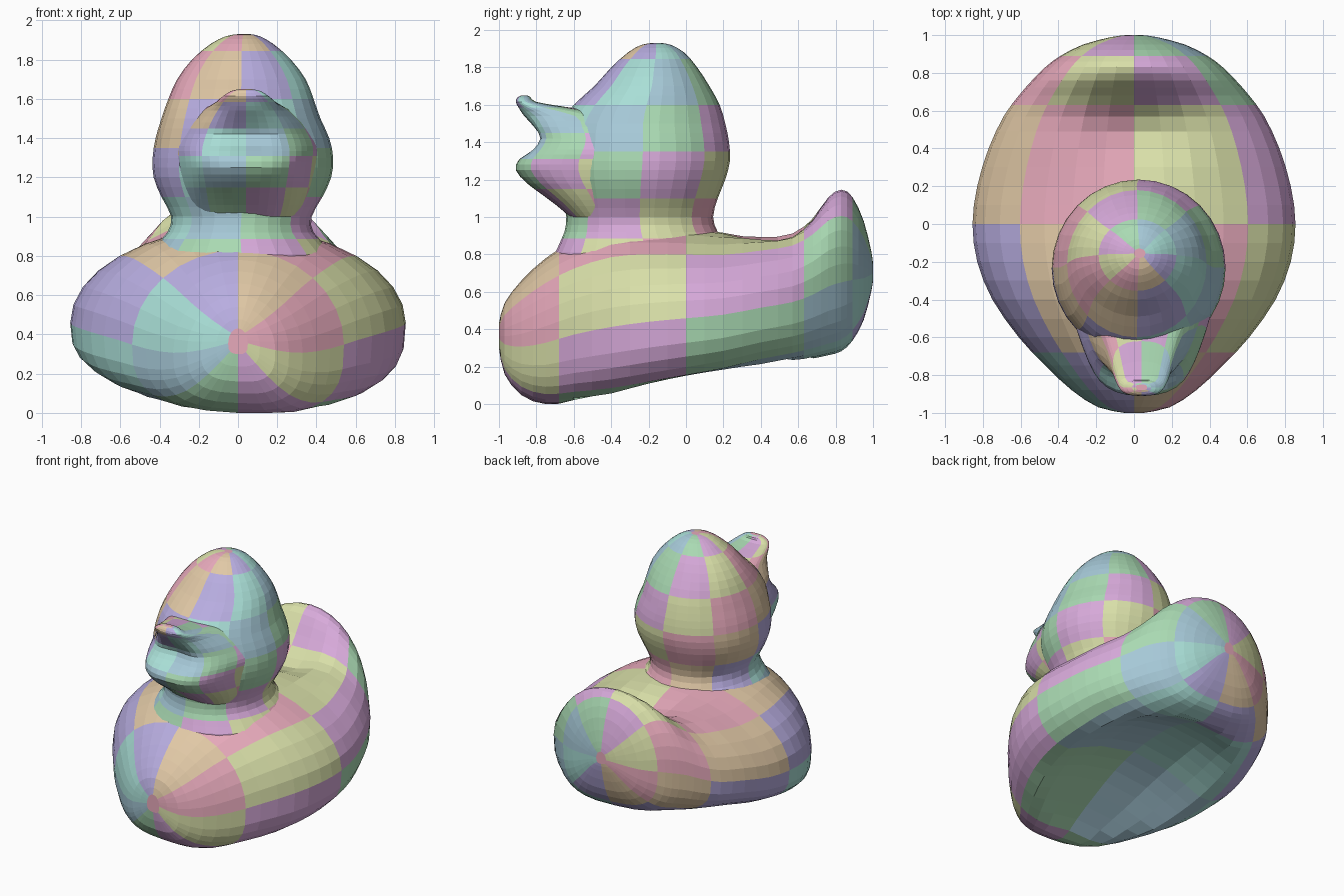
import bpy, bmesh
from math import sin, cos, pi, exp

if "Cube" in bpy.data.objects:
    bpy.data.objects.remove(bpy.data.objects["Cube"])

SEG = 32

# Patchwork colours shared by all parts
PALETTE = [(0.8, 0.4, 0.5), (0.4, 0.7, 0.45), (0.48, 0.42, 0.75), (0.7, 0.75, 0.4),
           (0.38, 0.58, 0.68), (0.75, 0.58, 0.38), (0.68, 0.4, 0.7), (0.4, 0.74, 0.68)]
MATS = []
for k, c in enumerate(PALETTE):
    m = bpy.data.materials.new("patch_%d" % k)
    m.diffuse_color = (*c, 1)
    m.use_nodes = True
    m.node_tree.nodes["Principled BSDF"].inputs["Base Color"].default_value = m.diffuse_color
    MATS.append(m)


def refine(rows):
    """Insert a Catmull-Rom midpoint between neighbouring rows."""
    out = []
    for i in range(len(rows) - 1):
        p, a, b, q = rows[max(i - 1, 0)], rows[i], rows[i + 1], rows[min(i + 2, len(rows) - 1)]
        out.append(a)
        out.append(tuple((9 * (s + t) - r - u) / 16 for r, s, t, u in zip(p, a, b, q)))
    return out + [rows[-1]]


def spow(v, n):
    return (1 if v >= 0 else -1) * abs(v) ** (2 / n)


def loft(name, rings, block):
    """Skin closed rings, cap both ends and colour blocks of faces."""
    bm = bmesh.new()
    vs = [[bm.verts.new(p) for p in r] for r in rings]
    for i in range(len(vs) - 1):
        for j in range(SEG):
            k = (j + 1) % SEG
            f = bm.faces.new((vs[i][j], vs[i][k], vs[i + 1][k], vs[i + 1][j]))
            f.material_index = (3 * (i // block) + 5 * (j // 4)) % len(MATS)
    bm.faces.new(vs[0])
    bm.faces.new(vs[-1])
    bmesh.ops.recalc_face_normals(bm, faces=bm.faces[:])
    me = bpy.data.meshes.new(name)
    bm.to_mesh(me)
    bm.free()
    for m in MATS:
        me.materials.append(m)
    ob = bpy.data.objects.new(name, me)
    bpy.context.collection.objects.link(ob)
    return ob


# Body with raised tail: y, half width, bottom z, top z
BODY = [(-1.0, .05, .30, .43), (-.97, .19, .16, .54), (-.88, .33, .05, .66),
        (-.75, .47, .0, .78), (-.6, .61, .01, .87), (-.4, .75, .03, .94),
        (-.2, .83, .07, .95), (0, .855, .11, .94), (.2, .83, .15, .93),
        (.4, .77, .2, .95), (.57, .69, .23, .98), (.68, .61, .25, 1.05),
        (.76, .54, .265, 1.13), (.83, .47, .285, 1.155), (.89, .39, .34, 1.11),
        (.95, .27, .45, .98), (.99, .12, .6, .82), (1.0, .04, .66, .75)]


def body_ring(y, hw, zb, zt):
    ring = []
    zm = zb + .42 * (zt - zb)
    for j in range(SEG):
        c, s = cos(2 * pi * j / SEG), sin(2 * pi * j / SEG)
        if s >= 0:      # rounded back with a hollow before the tail
            x, z = hw * c, zm + (zt - zm) * s
            z -= .14 * s * exp(-((x - .03) / .27) ** 2 - ((y - .5) / .2) ** 2)
        else:           # flatter underside, slightly tilted and dished
            d = -spow(s, 3)
            x = hw * spow(c, 3)
            z = zm - (zm - zb) * d - .05 * x * d
            z += .23 * d * max(0, 1 - (x / .62) ** 2 - (y / .72) ** 2)
        ring.append((x, y, max(z, 0)))
    return ring


body = loft("duck_body", [body_ring(*r) for r in refine(BODY)], 7)

# Neck and head: z, front y, back y, left x, right x
HEAD = [(.6, -.6, .18, -.36, .41), (.76, -.7, .24, -.46, .5), (.85, -.68, .23, -.42, .45),
        (.92, -.65, .17, -.36, .385), (1.0, -.64, .145, -.34, .375), (1.1, -.66, .17, -.39, .43),
        (1.2, -.69, .21, -.43, .475), (1.3, -.7, .235, -.435, .485), (1.4, -.69, .23, -.42, .465),
        (1.5, -.67, .21, -.39, .42), (1.6, -.6, .18, -.355, .385), (1.7, -.49, .125, -.31, .345),
        (1.8, -.40, .06, -.235, .27), (1.88, -.31, -.01, -.14, .18), (1.92, -.24, -.08, -.06, .11),
        (1.93, -.18, -.13, 0, .06)]


def flat_ring(z, y0, y1, x0, x1, n=2.0):
    """Horizontal superellipse."""
    ring = []
    for j in range(SEG):
        a = 2 * pi * j / SEG
        ring.append(((x0 + x1) / 2 + (x1 - x0) / 2 * spow(cos(a), n),
                     (y0 + y1) / 2 + (y1 - y0) / 2 * spow(sin(a), n), z))
    return ring


head = loft("head", [flat_ring(*r) for r in refine(HEAD)], 5)

# Open bill: z, front y, back y, half width, depth of the mouth hollow
BILL = [(1.0, -.62, -.3, .2, 0), (1.06, -.69, -.28, .23, 0), (1.12, -.77, -.26, .255, 0),
        (1.18, -.85, -.25, .275, 0), (1.25, -.91, -.24, .29, 0), (1.31, -.9, -.24, .295, .01),
        (1.36, -.86, -.24, .29, .05), (1.42, -.83, -.24, .265, .06), (1.48, -.85, -.26, .235, .04),
        (1.54, -.885, -.3, .19, .02), (1.585, -.905, -.62, .15, .01), (1.615, -.91, -.8, .115, 0),
        (1.64, -.9, -.83, .075, 0), (1.65, -.88, -.85, .03, 0)]


def bill_ring(z, y0, y1, w, dent):
    """Bill section that widens into the cheeks and is hollowed in front."""
    ring = []
    for x, y, z in flat_ring(z, y0, y1, -w, w, 2.5):
        hollow = dent * exp(-(x / .16) ** 2) if y < (y0 + y1) / 2 else 0
        x *= 1 + 1.6 * max(0, min(y, -.45) + .78) ** 1.5
        ring.append((x + .04, y + hollow, z))
    return ring


bill = loft("bill", [bill_ring(*r) for r in refine(BILL)], 5)

# Merge head and bill into the body as one skin
for part in (head, bill):
    mod = body.modifiers.new("join", 'BOOLEAN')
    mod.operation = 'UNION'
    mod.solver = 'EXACT'
    mod.object = part
    bpy.context.view_layer.objects.active = body
    bpy.ops.object.modifier_apply(modifier=mod.name)
    bpy.data.objects.remove(part)
